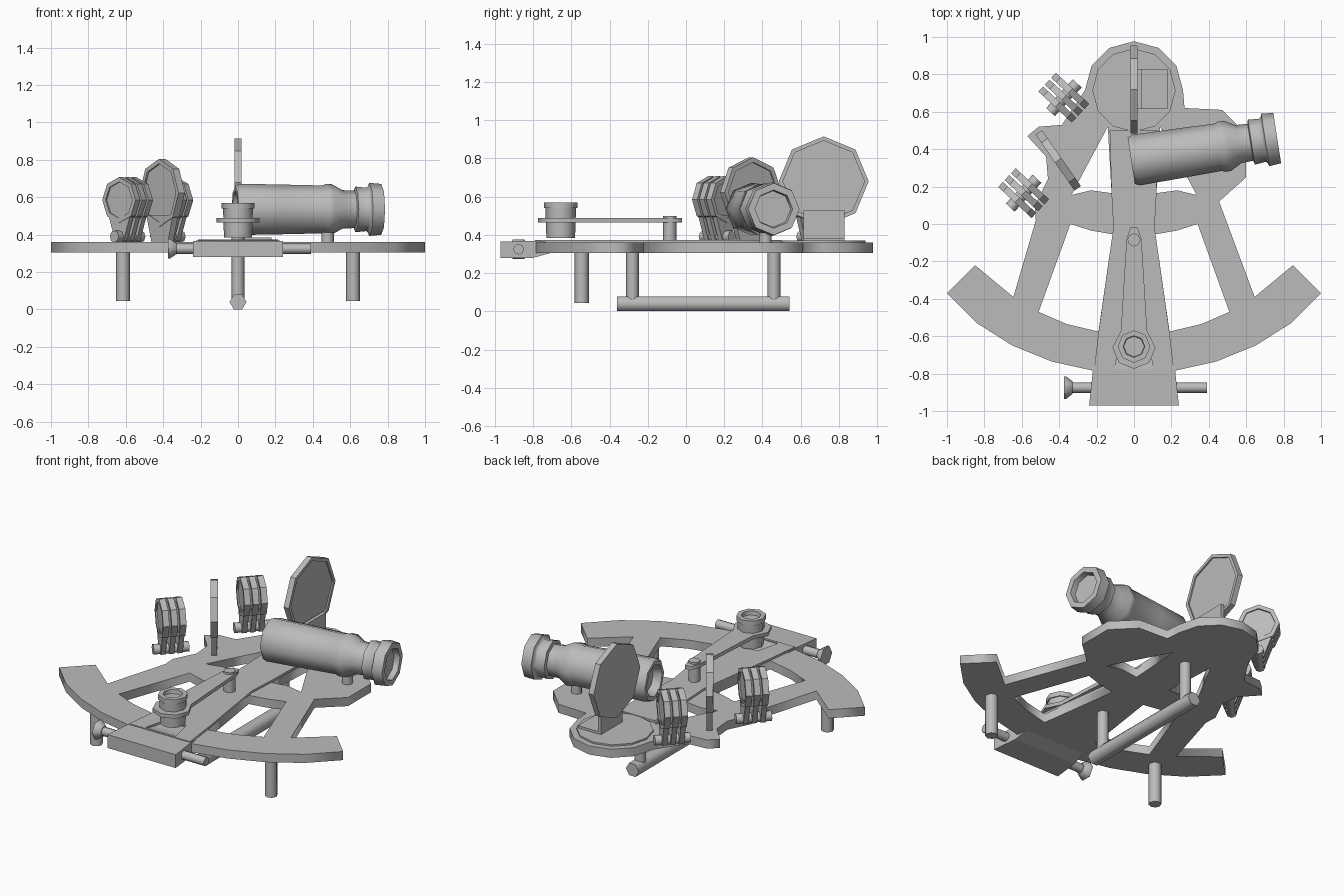
import bpy, bmesh
from math import radians, cos, sin, pi
from mathutils import Matrix, Vector

cube = bpy.data.objects.get("Cube")
if cube:
    bpy.data.objects.remove(cube, do_unlink=True)

grey = bpy.data.materials.new("plain_grey")
grey.use_nodes = True
grey.diffuse_color = (0.5, 0.5, 0.5, 1)
grey.node_tree.nodes["Principled BSDF"].inputs["Base Color"].default_value = (0.5, 0.5, 0.5, 1)


def finish(name, bm, smooth=0):
    bmesh.ops.recalc_face_normals(bm, faces=bm.faces)
    mesh = bpy.data.meshes.new(name)
    bm.to_mesh(mesh)
    bm.free()
    mesh.materials.append(grey)
    if smooth:
        mesh.polygons.foreach_set("use_smooth", [True] * len(mesh.polygons))
        mesh.set_sharp_from_angle(angle=radians(smooth))
    obj = bpy.data.objects.new(name, mesh)
    bpy.context.collection.objects.link(obj)
    return obj


def plate(name, loops, z0, z1):
    """Flat plate: the first loop is the outline, the others are holes."""
    curve = bpy.data.curves.new(name, 'CURVE')
    curve.dimensions, curve.fill_mode, curve.extrude = '2D', 'BOTH', (z1 - z0) / 2
    for loop in loops:
        spline = curve.splines.new('POLY')
        spline.points.add(len(loop) - 1)
        for point, (x, y) in zip(spline.points, loop):
            point.co = (x, y, 0, 1)
        spline.use_cyclic_u = True
    temp = bpy.data.objects.new(name + "_curve", curve)
    bpy.context.collection.objects.link(temp)
    bpy.context.view_layer.update()
    bm = bmesh.new()
    mesh = temp.to_mesh()
    bm.from_mesh(mesh)
    temp.to_mesh_clear()
    bpy.data.objects.remove(temp, do_unlink=True)
    bpy.data.curves.remove(curve)
    bmesh.ops.remove_doubles(bm, verts=bm.verts, dist=1e-5)
    bmesh.ops.translate(bm, verts=bm.verts, vec=(0, 0, (z0 + z1) / 2))
    return finish(name, bm)


def lathe(name, profile, origin, axis=(0, 0, 1), sides=8, turn=0.0, smooth=50):
    """Turned part from (radius, height) points along an axis, capped at both ends."""
    place = Matrix.Translation(origin) @ Vector(axis).to_track_quat('Z', 'Y').to_matrix().to_4x4()
    bm = bmesh.new()
    rings = []
    for r, h in profile:
        angles = [2 * pi * (i + turn) / sides for i in range(sides)]
        rings.append([bm.verts.new(place @ Vector((r * cos(a), r * sin(a), h))) for a in angles])
    for low, high in zip(rings, rings[1:]):
        for i in range(sides):
            j = (i + 1) % sides
            bm.faces.new((low[i], low[j], high[j], high[i]))
    bm.faces.new(rings[0][::-1])
    bm.faces.new(rings[-1])
    return finish(name, bm, smooth)


def rod(name, start, end, radius, sides=8, turn=0.0):
    axis = Vector(end) - Vector(start)
    return lathe(name, [(radius, 0), (radius, axis.length)], start, axis, sides, turn, 65)


def prism(name, outline, thickness, origin, normal):
    """Upright plate: outline in (sideways, height), thickness along a level normal."""
    n = Vector(normal).normalized()
    side = Vector((0, 0, 1)).cross(n)
    bm = bmesh.new()
    base = Vector(origin) - n * thickness / 2
    face = bm.faces.new([bm.verts.new(base + side * u + Vector((0, 0, v))) for u, v in outline])
    out = bmesh.ops.extrude_face_region(bm, geom=[face])
    moved = [e for e in out["geom"] if isinstance(e, bmesh.types.BMVert)]
    bmesh.ops.translate(bm, verts=moved, vec=n * thickness)
    return finish(name, bm)


def lens(name, radius, thickness, rim, origin, normal, both=True):
    """Eight-sided lens whose panes are sunk inside a rim."""
    t, dip, inner = thickness / 2, thickness * 0.25, radius - rim
    profile = [(inner, dip - t), (inner, -t), (radius, -t), (radius, t)]
    if both:
        profile += [(inner, t), (inner, t - dip)]
    return lathe(name, profile, origin, normal, 8, 0, 0)


def mirrored(points):
    return points + [(-x, y) for x, y in reversed(points)]


# Frame with its graduated arc, legs, crossbar and round head
head = [(0.262 * cos(radians(a)), 0.715 + 0.262 * sin(radians(a))) for a in range(0, 181, 30)]
arc = [(-0.645, -0.39), (-0.85, -0.22), (-1, -0.37), (-0.84, -0.53), (-0.65, -0.65),
       (-0.44, -0.735), (-0.215, -0.785)]
left_side = [(0.455, 0.12), (0.60, 0.25), (0.60, 0.48), (0.47, 0.61), (0.27, 0.62)]
right_side = [(-0.385, 0.53), (-0.51, 0.52), (-0.57, 0.47), (-0.47, 0.36), (-0.46, 0.24),
              (-0.53, 0.10), (-0.525, 0.02)]
outline = head + right_side + arc + [(-x, y) for x, y in reversed(arc)] + left_side
lower_hole = [(0.51, -0.47), (0.34, 0.0), (0.23, -0.035), (0.115, -0.055), (0.19, -0.575), (0.36, -0.535)]
upper_hole = [(0.14, 0.52), (0.335, 0.155), (0.23, 0.18), (0.12, 0.165)]
holes = [[(s * x, y) for x, y in hole] for hole in (lower_hole, upper_hole) for s in (1, -1)]
plate("frame", [outline] + holes, 0.305, 0.36)

# Index arm with its reading window, and the clamp block at its end
arm = mirrored([(0.13, 0.5), (0.12, 0.16), (0.11, -0.02), (0.19, -0.58), (0.215, -0.79)])
window = mirrored([(0.07, -0.62), (0.105, -0.775)])
plate("index_arm", [arm, window], 0.36, 0.373)
plate("index_head", [[(0.85 * x, 0.715 + 0.85 * (y - 0.715)) for x, y in
                      head + [(-x, 1.43 - y) for x, y in head[1:-1]]]], 0.36, 0.37)
block = [(-0.97, 0.28), (-0.80, 0.28), (-0.71, 0.305), (-0.71, 0.36), (-0.78, 0.368), (-0.97, 0.365)]
clamp = prism("clamp_block", block, 0.48, (0, 0, 0), (1, 0, 0))
for v in clamp.data.vertices:
    v.co.x *= 1 + 0.45 * (v.co.y + 0.97) * -1
    if v.co.y > -0.75:
        v.co.z = min(v.co.z, 0.359)

# Tangent screw
rod("tangent_screw", (-0.34, -0.875, 0.325), (0.39, -0.875, 0.325), 0.028, 8)
lathe("screw_knob", [(0.06, 0), (0.06, 0.012), (0.035, 0.045)], (-0.375, -0.875, 0.325),
      (1, 0, 0), 6)

# Swinging magnifier
rod("magnifier_pivot", (0, -0.085, 0.36), (0, -0.085, 0.50), 0.035)
end_big = [(0.115 * cos(a), -0.66 + 0.115 * sin(a)) for a in [pi * k / 4 for k in range(-4, 1)]]
swing = end_big + [(0.07, -0.57), (0.04, -0.08), (0.02, -0.02), (-0.02, -0.02), (-0.04, -0.08), (-0.07, -0.57)]
plate("magnifier_arm", [swing], 0.465, 0.488)
lathe("magnifier", [(0.075, 0), (0.08, 0.155), (0.087, 0.155), (0.087, 0.185), (0.058, 0.185), (0.055, 0.16)],
      (0, -0.655, 0.385))

# Feet and handle
for side, x in (("left", 0.615), ("right", -0.615)):
    rod(side + "_foot", (x, -0.545, 0.045), (x, -0.545, 0.31), 0.037)
for place, y in (("front", -0.28), ("back", 0.46)):
    rod(place + "_handle_post", (0, y, 0.05), (0, y, 0.31), 0.034)
rod("handle", (0, -0.36, 0.04), (0, 0.54, 0.04), 0.045, 6)

# Telescope and its post
tube = [(0.085, 0.05), (0.10, 0), (0.125, 0), (0.137, 0.025), (0.133, 0.25), (0.128, 0.47),
        (0.136, 0.49), (0.136, 0.52), (0.103, 0.58), (0.10, 0.645), (0.122, 0.65), (0.116, 0.71),
        (0.125, 0.72), (0.142, 0.725), (0.136, 0.79), (0.10, 0.79), (0.095, 0.755)]
lathe("telescope", tube, (-0.015, 0.338, 0.535), (0.785, 0.122, 0), 8, 0)
rod("telescope_post", (0.48, 0.415, 0.35), (0.48, 0.415, 0.45), 0.033)

# Index mirror and bracket
lens("index_mirror", 0.235, 0.036, 0.022, (0, 0.72, 0.68), (-1, 0, 0), both=False)
for name, x0, x1, top in (("bracket_base", 0.03, 0.18, 0.385), ("bracket_back", 0.018, 0.04, 0.53)):
    rect = [(0.615, 0.36), (0.83, 0.36), (0.83, top), (0.615, top)]
    prism(name, rect, x1 - x0, ((x0 + x1) / 2, 0, 0), (1, 0, 0))

# Horizon mirror on a tapered stand
facing = (0.82, 0.57, 0)
lens("horizon_mirror", 0.182, 0.042, 0.025, (-0.405, 0.34, 0.623), facing)
stand = [(-0.07, 0), (0.07, 0), (0.155, 0.22), (0.12, 0.15), (-0.12, 0.15), (-0.155, 0.22)]
stand = [(-0.075, 0), (0.075, 0), (0.125, 0.15), (-0.125, 0.15)]
prism("horizon_stand", stand, 0.034, (-0.405, 0.34, 0.355), facing)

# Two stacks of three shade glasses, each on a shared pivot
across = Vector((0.68, 0.73, 0)).normalized()
stem = [(-0.03, 0), (0.03, 0), (0.08, 0.14), (-0.08, 0.14)]
for stack, (x, y) in (("front", (-0.59, 0.165)), ("back", (-0.375, 0.675))):
    middle = Vector((x, y, 0))
    for k in (-1, 0, 1):
        spot = middle + across * 0.05 * k
        lens(f"{stack}_shade_{k + 2}", 0.122, 0.037, 0.025, spot + Vector((0, 0, 0.585)), across)
        prism(f"{stack}_shade_stem_{k + 2}", stem, 0.03, spot + Vector((0, 0, 0.365)), across)
    lift = Vector((0, 0, 0.39))
    rod(stack + "_shade_pivot", middle - across * 0.105 + lift, middle + across * 0.105 + lift, 0.032)
